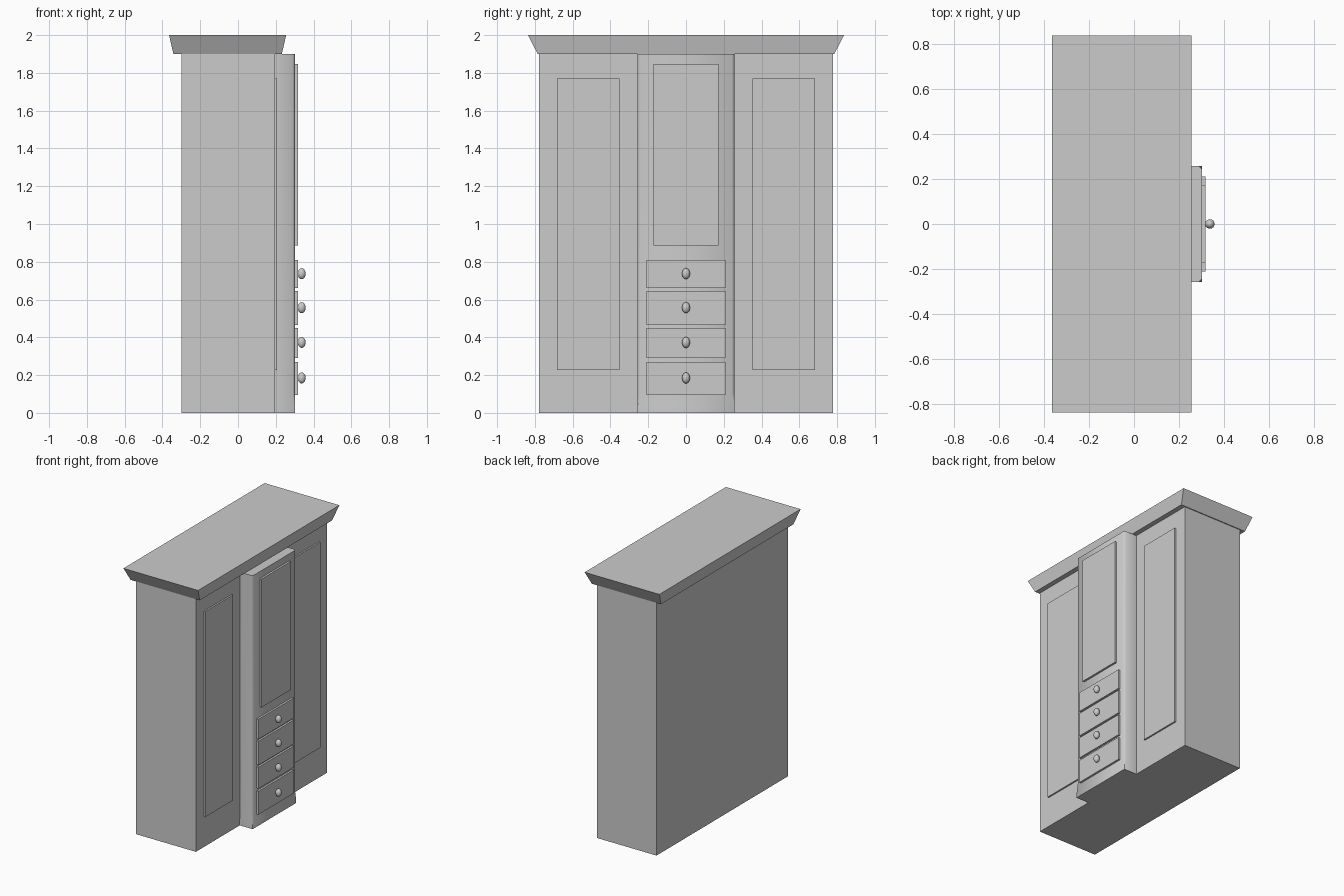
import bpy, bmesh
from math import radians

if "Cube" in bpy.data.objects:
    bpy.data.objects.remove(bpy.data.objects["Cube"])


def mesh_object(name, bm):
    bmesh.ops.recalc_face_normals(bm, faces=bm.faces[:])
    mesh = bpy.data.meshes.new(name)
    bm.to_mesh(mesh)
    bm.free()
    ob = bpy.data.objects.new(name, mesh)
    bpy.context.collection.objects.link(ob)
    return ob


def loft(name, sections):
    """Skin a stack of outlines, each given as (z, [(x, y), ...])."""
    bm = bmesh.new()
    rings = [[bm.verts.new((x, y, z)) for x, y in pts] for z, pts in sections]
    n = len(rings[0])
    for a, b in zip(rings, rings[1:]):
        for i in range(n):
            j = (i + 1) % n
            bm.faces.new((a[i], a[j], b[j], b[i]))
    bm.faces.new(rings[0])
    bm.faces.new(rings[-1])
    return mesh_object(name, bm)


def rect(x0, x1, y0, y1):
    return [(x0, y0), (x1, y0), (x1, y1), (x0, y1)]


def box(name, x0, x1, y0, y1, z0, z1):
    outline = rect(x0, x1, y0, y1)
    return loft(name, [(z0, outline), (z1, outline)])


def shade_smooth(ob, angle):
    bpy.ops.object.select_all(action='DESELECT')
    ob.select_set(True)
    bpy.context.view_layer.objects.active = ob
    bpy.ops.object.shade_smooth_by_angle(angle=radians(angle))


# Carcass and flared cornice
box("cabinet_body", -0.30, 0.195, -0.778, 0.778, 0, 1.9)
loft("cornice", [(1.9, rect(-0.342, 0.232, -0.785, 0.785)),
                 (2.0, rect(-0.365, 0.255, -0.837, 0.837))])


# Central column whose chamfered edges run out to square corners at the foot
def column_outline(half, cut):
    right = [(0.18, half), (0.302 - cut, half), (0.302, half - cut)]
    return [(x, -y) for x, y in right] + right[::-1]


column = loft("centre_column", [(0, column_outline(0.258, 0.001)),
                                (0.03, column_outline(0.258, 0.001)),
                                (0.10, column_outline(0.257, 0.013)),
                                (1.9, column_outline(0.257, 0.013))])
shade_smooth(column, 50)

# Raised door panels
for side, y0, y1 in (("left", -0.682, -0.353), ("right", 0.353, 0.682)):
    box(side + "_door_panel", 0.185, 0.207, y0, y1, 0.228, 1.77)
box("centre_door_panel", 0.29, 0.317, -0.173, 0.173, 0.885, 1.848)

# Drawer fronts with oval knobs
drawers = [(0.095, 0.27, 0.185), (0.29, 0.45, 0.373),
           (0.465, 0.645, 0.557), (0.66, 0.81, 0.737)]
for i, (z0, z1, knob_z) in enumerate(drawers, 1):
    box(f"drawer_front_{i}", 0.29, 0.317, -0.21, 0.21, z0, z1)
    bpy.ops.mesh.primitive_uv_sphere_add(segments=24, ring_count=12, radius=1,
                                         location=(0.337, 0, knob_z))
    knob = bpy.context.object
    knob.name = f"drawer_knob_{i}"
    knob.scale = (0.021, 0.021, 0.029)
    bpy.ops.object.transform_apply(location=False, rotation=False, scale=True)
    shade_smooth(knob, 40)
